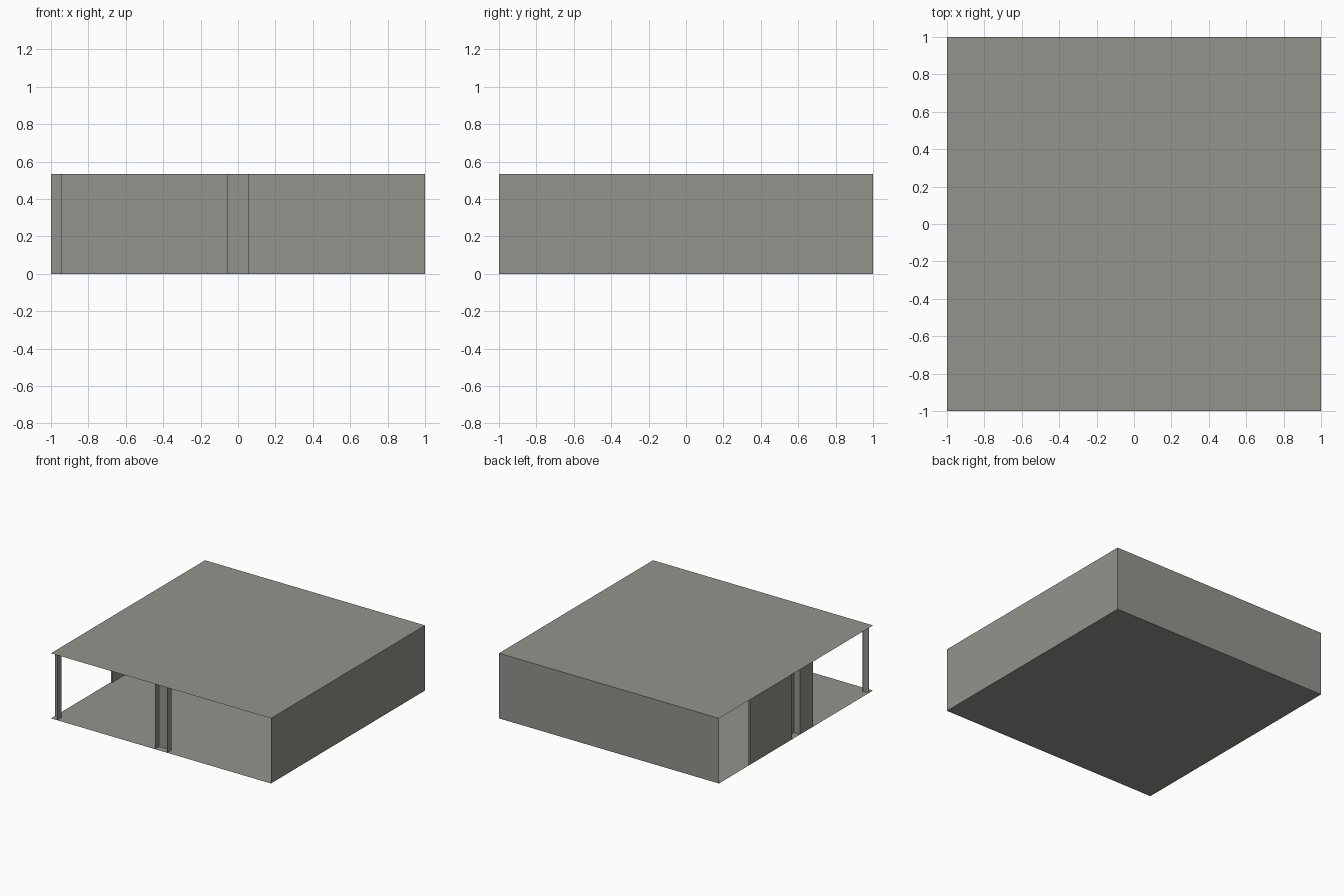
import bpy
import bmesh

cube = bpy.data.objects.get("Cube")
if cube:
    bpy.data.objects.remove(cube, do_unlink=True)

H = 0.535   # storey height
C = 0.055   # half width of a column
I = 1 - C   # inner face of a column cut by the outer edge
T = 0.988   # inner face of the thin side wall

concrete = bpy.data.materials.new("concrete_grey")
concrete.use_nodes = True
colour = (0.29, 0.295, 0.265, 1)
concrete.diffuse_color = colour
concrete.node_tree.nodes["Principled BSDF"].inputs["Base Color"].default_value = colour


def add_object(name, bm):
    mesh = bpy.data.meshes.new(name)
    bm.to_mesh(mesh)
    bm.free()
    mesh.materials.append(concrete)
    obj = bpy.data.objects.new(name, mesh)
    bpy.context.collection.objects.link(obj)


def upright(name, path, closed=False):
    """Raise a plan outline from floor to roof; counter-clockwise faces outward."""
    bm = bmesh.new()
    low = [bm.verts.new((x, y, 0)) for x, y in path]
    top = [bm.verts.new((x, y, H)) for x, y in path]
    n = len(path)
    for i in range(n if closed else n - 1):
        j = (i + 1) % n
        bm.faces.new((low[i], low[j], top[j], top[i]))
    add_object(name, bm)


def slab(name, z, up):
    bm = bmesh.new()
    corners = [(-1, -1), (1, -1), (1, 1), (-1, 1)]
    verts = [bm.verts.new((x, y, z)) for x, y in corners]
    bm.faces.new(verts if up else verts[::-1])
    add_object(name, bm)


def rectangle(x0, x1, y0, y1):
    return [(x0, y0), (x1, y0), (x1, y1), (x0, y1)]


# Floor and roof
slab("floor", 0, False)
slab("roof", H, True)

# Solid walls along the left side and the back
upright("outer_walls", [(1, -1), (1, 1), (-1, 1)])

# Columns, open where the outer edge cuts through them
upright("front_column", [(C, -1), (C, -I), (-C, -I), (-C, -1)])
upright("corner_column", [(-I, -1), (-I, -I), (-1, -I)])
upright("side_column", [(-1, -C), (-I, -C), (-I, C), (-1, C)])
upright("centre_column", rectangle(-C, C, -C, C), True)

# Thin side wall on either side of the side column
upright("side_wall_front", rectangle(-1, -T, -0.22, -C), True)
upright("side_wall_back", rectangle(-1, -T, C, 0.6), True)
